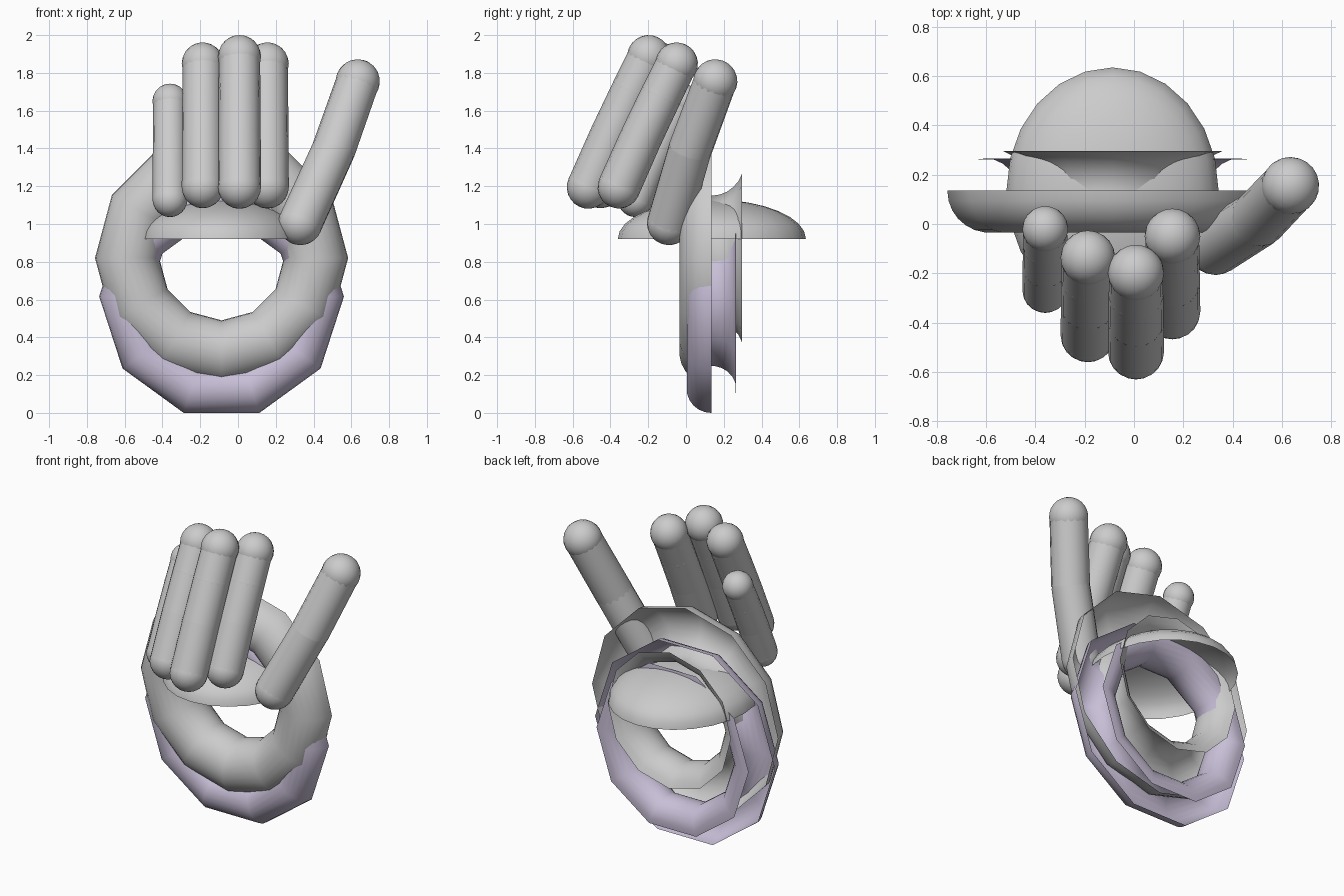
import bpy, bmesh
from math import sin, cos, pi, radians
from mathutils import Vector, Matrix

if "Cube" in bpy.data.objects:
    bpy.data.objects.remove(bpy.data.objects["Cube"])


def finish(name, bm, mat=None, angle=60):
    mesh = bpy.data.meshes.new(name)
    bm.to_mesh(mesh)
    bm.free()
    ob = bpy.data.objects.new(name, mesh)
    bpy.context.collection.objects.link(ob)
    if mat:
        mesh.materials.append(mat)
    bpy.ops.object.select_all(action='DESELECT')
    ob.select_set(True)
    bpy.context.view_layer.objects.active = ob
    bpy.ops.object.shade_smooth_by_angle(angle=radians(angle))
    return ob


def finger(name, points, r):
    """Jointed finger: a tube per segment, a ball at every joint."""
    bm = bmesh.new()
    pts = [Vector(p) for p in points]
    rot = (pts[-1] - pts[0]).to_track_quat('Z', 'Y').to_matrix().to_4x4()
    for i, p in enumerate(pts):
        scale = 1.0 if i in (0, len(pts) - 1) else 0.97
        bmesh.ops.create_uvsphere(bm, u_segments=20, v_segments=12, radius=r * scale,
                                  matrix=Matrix.Translation(p) @ rot)
    for i, (a, b) in enumerate(zip(pts, pts[1:])):
        d = b - a
        q = d.to_track_quat('Z', 'Y').to_matrix().to_4x4()
        bmesh.ops.create_cone(bm, cap_ends=False, segments=16,
                              radius1=r * (1 - 0.015 * i), radius2=r * (0.985 - 0.015 * i),
                              depth=d.length, matrix=Matrix.Translation((a + b) / 2) @ q)
    return finish(name, bm)


def open_ring(name, centre, major, minor, sides, end_angle, mat=None):
    """Ring around the y axis with its outer back section left open."""
    bm = bmesh.new()
    steps = 18
    rows = []
    for i in range(sides):
        a = 2 * pi * i / sides
        row = []
        for j in range(steps + 1):
            t = radians(-(360 - end_angle) * j / steps)
            rad = major + minor * cos(t)
            row.append(bm.verts.new((centre[0] + rad * cos(a), centre[1] + minor * sin(t),
                                     centre[2] + rad * sin(a))))
        rows.append(row)
    for i in range(sides):
        p, q = rows[i], rows[(i + 1) % sides]
        for j in range(steps):
            bm.faces.new((p[j], p[j + 1], q[j + 1], q[j]))
    bmesh.ops.recalc_face_normals(bm, faces=bm.faces)
    return finish(name, bm, mat)


purple = bpy.data.materials.new("pale_purple")
purple.diffuse_color = (0.58, 0.52, 0.68, 1)
purple.use_nodes = True
purple.node_tree.nodes["Principled BSDF"].inputs["Base Color"].default_value = purple.diffuse_color

# palm rings
open_ring("palm_ring", (-0.087, 0.135, 0.82), 0.5, 0.17, 12, 109)
open_ring("lower_ring", (-0.087, 0.135, 0.616), 0.517, 0.131, 10, 76, purple)

# hollow half dome across the palm
bm = bmesh.new()
bmesh.ops.create_uvsphere(bm, u_segments=24, v_segments=16, radius=1)
bmesh.ops.delete(bm, geom=[v for v in bm.verts if v.co.z < -0.01], context='VERTS')
bmesh.ops.transform(bm, verts=bm.verts,
                    matrix=Matrix.Translation((-0.087, 0.137, 0.92)) @ Matrix.Diagonal((0.43, 0.498, 0.21, 1)))
finish("palm_dome", bm)

# four fingers: name, x, radius, base (y, z), tip (y, z)
for name, x, r, base, tip in (
        ("little_finger", -0.36, 0.093, (-0.268, 1.13), (-0.02, 1.65)),
        ("ring_finger", -0.187, 0.111, (-0.45, 1.195), (-0.137, 1.85)),
        ("middle_finger", 0.008, 0.114, (-0.517, 1.195), (-0.198, 1.886)),
        ("index_finger", 0.156, 0.113, (-0.355, 1.195), (-0.05, 1.848))):
    pts = []
    for t, bend in ((0, 0), (0.4, -0.006), (0.74, -0.004), (1, 0)):
        pts.append((x, base[0] + (tip[0] - base[0]) * t + bend, base[1] + (tip[1] - base[1]) * t))
    finger(name, pts, r)

# thumb
finger("thumb", [(0.33, -0.09, 1.005), (0.505, 0.02, 1.39), (0.634, 0.155, 1.755)], 0.117)
